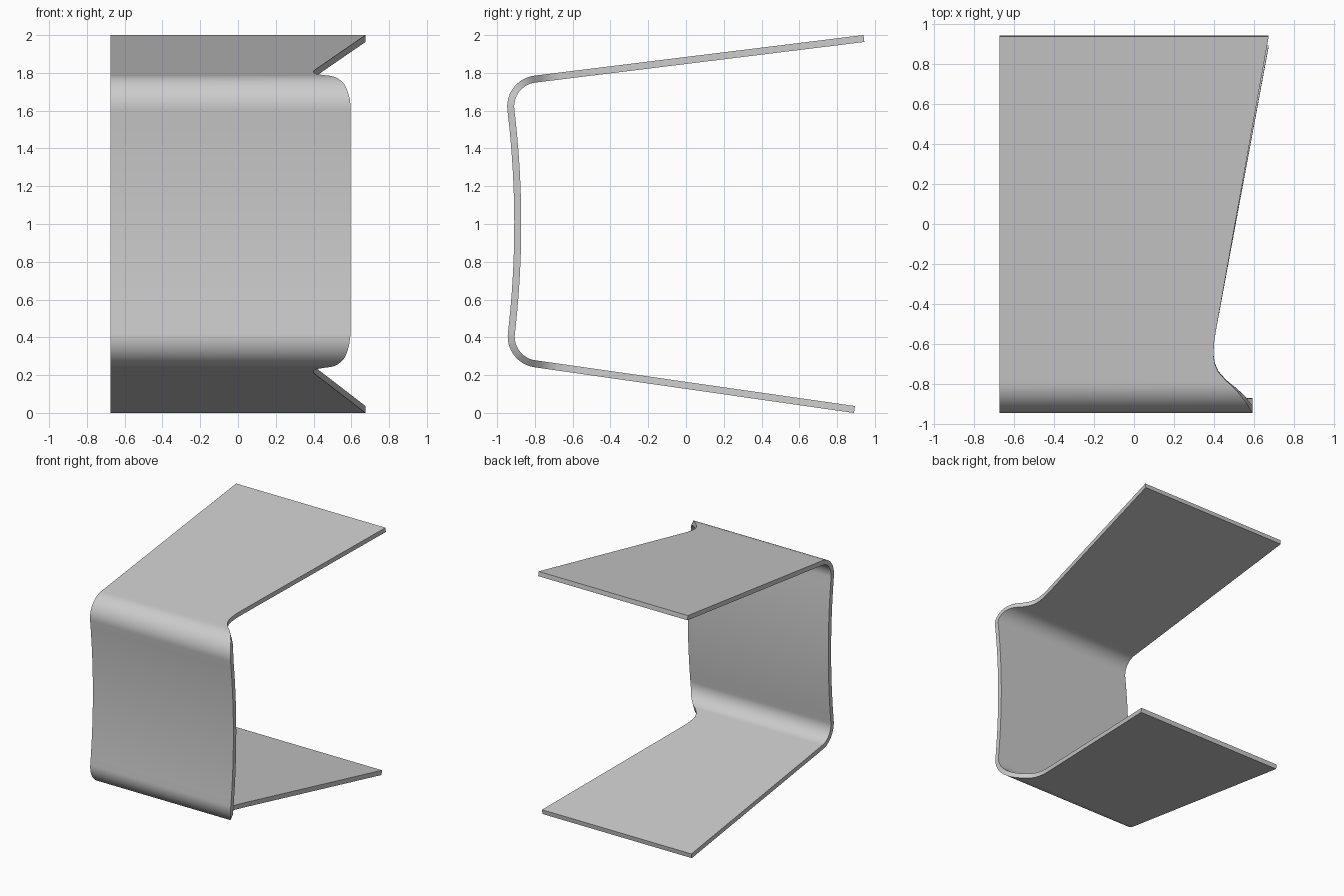
import bpy, bmesh, math

if "Cube" in bpy.data.objects:
    bpy.data.objects.remove(bpy.data.objects["Cube"])

T = 0.037      # sheet thickness
R = 0.146      # bend radius on the centre line
LEFT = -0.675

# right edge x against y through the notched bend
NOTCH = [(-0.928, .595), (-0.915, .584), (-0.88, .560), (-0.83, .515), (-0.78, .458),
         (-0.74, .423), (-0.70, .405), (-0.66, .399), (-0.60, .400), (-0.54, .409)]


def edge_x(y, tip):
    pts = NOTCH + [(tip, 0.675)]
    if y <= pts[0][0]:
        return pts[0][1]
    for (a, xa), (b, xb) in zip(pts, pts[1:]):
        if y <= b:
            return xa + (xb - xa) * (y - a) / (b - a)
    return 0.675


def flange(tip_y, tip_z, root_z, sign):
    """Sloped flange plus bend: (y, z, outward normal y, z, right x), tip to web."""
    slope = math.atan2(abs(tip_z - root_z), tip_y + 0.8)
    out = []
    for y in [tip_y, -0.54, -0.57, -0.60, -0.63, -0.66, -0.68, -0.70, -0.72, -0.74, -0.76, -0.78]:
        z = root_z + (tip_z - root_z) * (y + 0.8) / (tip_y + 0.8)
        out.append((y, z, -math.sin(slope), sign * math.cos(slope), edge_x(y, tip_y)))
    cy, cz = -0.8 + R * math.sin(slope), root_z - sign * R * math.cos(slope)
    a0, a1, n = math.pi / 2 + slope, math.pi + math.radians(6.7), 18
    for i in range(n + 1):
        a = a0 + (a1 - a0) * i / n
        ny, nz = math.cos(a), sign * math.sin(a)
        y = cy + R * ny
        x = edge_x(y, tip_y) if a < math.pi else 0.595
        out.append((y, cz + R * nz, ny, nz, x))
    return out


top = flange(0.942, 1.982, 1.767, 1)
bottom = flange(0.892, 0.018, 0.260, -1)

# inward-bowed web between the two bends
y1, z1 = top[-1][:2]
y0, z0 = bottom[-1][:2]
web = []
for i in range(1, 20):
    t = i / 20
    s = 1 - 2 * t
    y = y1 + (y0 - y1) * t + 0.035 * (1 - s * s)
    dy = (y0 - y1) + 0.14 * s
    dz = z0 - z1
    d = math.hypot(dy, dz)
    web.append((y, z1 + dz * t, dz / d, -dy / d, 0.595))
path = top + web + bottom[::-1]

# four-cornered cross sections joined into one sheet
bm = bmesh.new()
rings = []
for y, z, ny, nz, x in path:
    h = T / 2
    rings.append([bm.verts.new((px, y + k * ny, z + k * nz))
                  for px, k in ((LEFT, h), (x, h), (x, -h), (LEFT, -h))])
for a, b in zip(rings, rings[1:]):
    for i in range(4):
        j = (i + 1) % 4
        bm.faces.new((a[i], a[j], b[j], b[i]))
bm.faces.new(rings[0])
bm.faces.new(rings[-1][::-1])
bmesh.ops.recalc_face_normals(bm, faces=bm.faces)
mesh = bpy.data.meshes.new("bent_sheet")
bm.to_mesh(mesh)
bm.free()
sheet = bpy.data.objects.new("bent_sheet", mesh)
bpy.context.collection.objects.link(sheet)
bpy.context.view_layer.objects.active = sheet
sheet.select_set(True)
bpy.ops.object.shade_smooth_by_angle(angle=math.radians(30))
